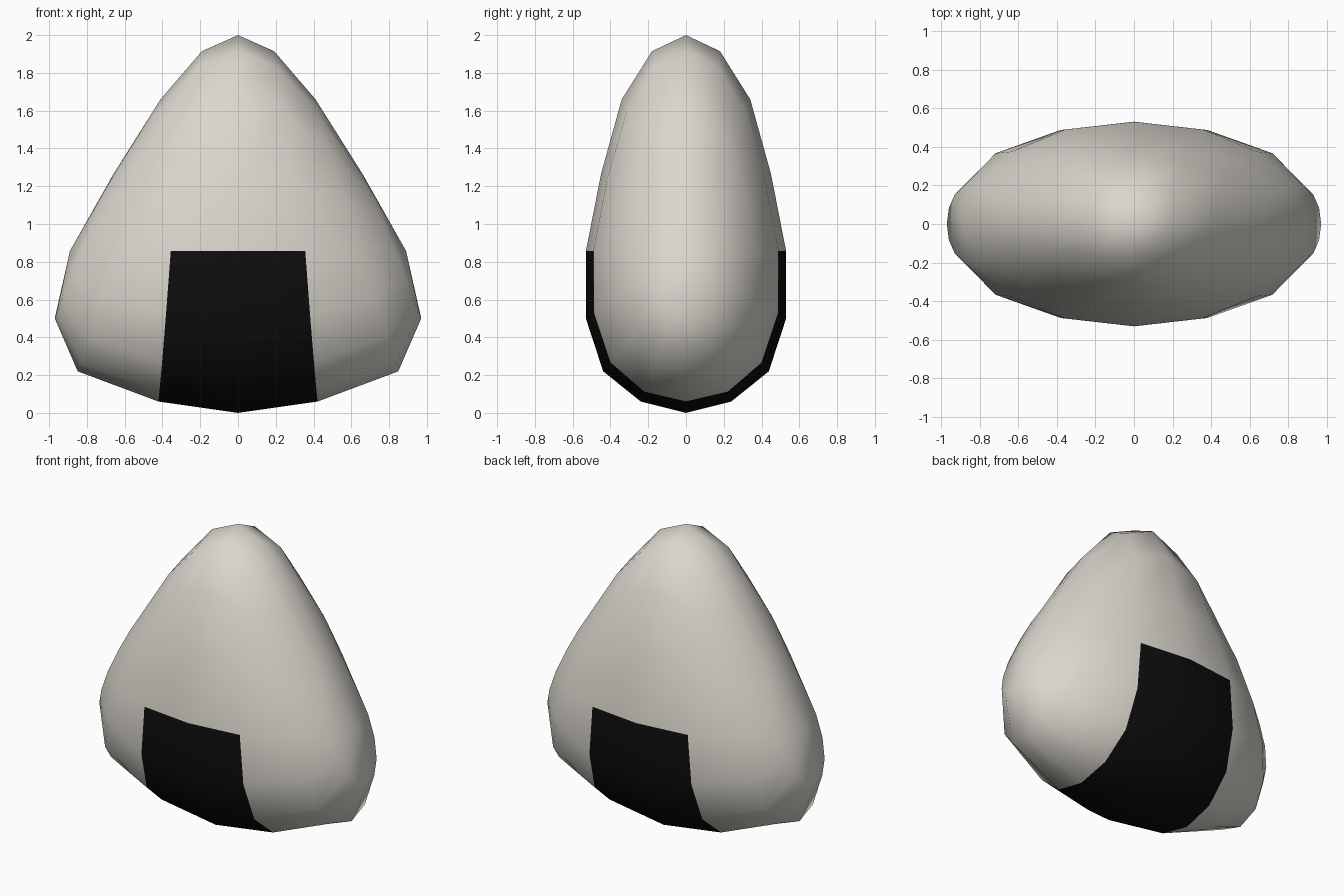
import bpy, math
from mathutils import Vector

if "Cube" in bpy.data.objects:
    bpy.data.objects.remove(bpy.data.objects["Cube"])


def material(name, rgb):
    m = bpy.data.materials.new(name)
    m.diffuse_color = (*rgb, 1)
    m.use_nodes = True
    m.node_tree.nodes["Principled BSDF"].inputs["Base Color"].default_value = m.diffuse_color
    return m


def lerp_table(table, t):
    for (a, va), (b, vb) in zip(table, table[1:]):
        if t <= b:
            f = max(0, (t - a) / (b - a))
            return va + (vb - va) * f
    return table[-1][1]


# unit-sphere height -> final height, and -> depth scale
HEIGHT = [(-1, 0), (-.924, .06), (-.707, .22), (-.383, .50), (0, .857),
          (.383, 1.265), (.707, 1.66), (.924, 1.915), (1, 2)]
DEPTH = [(-1, .63), (-.924, .626), (-.707, .62), (-.383, .574), (0, .53),
         (.383, .487), (.707, .481), (.924, .47), (1, .47)]
# unit-sphere |x| -> width scale at bottom, middle and top
BOTTOM = [(0, 1.10), (.383, 1.10), (.707, 1.20), (.924, 1.05), (1, .89)]
MIDDLE = [(0, .93), (.383, .93), (.707, .90), (.924, .90), (1, .89)]
TOP = [(0, .50), (.383, .50), (.707, .58), (.924, .714), (1, .89)]

# rice ball: sphere with its poles on the x axis, shaped to a rounded triangle
bpy.ops.mesh.primitive_uv_sphere_add(segments=16, ring_count=8, radius=1)
ball = bpy.context.object
ball.name = "rice_ball"
mesh = ball.data
unit = [Vector((v.co.z, v.co.x, v.co.y)) for v in mesh.vertices]
for v, p in zip(mesh.vertices, unit):
    r = math.hypot(p.y, p.z)
    s = p.z / r if r > 1e-4 else 0
    mid = lerp_table(MIDDLE, abs(p.x))
    end = lerp_table(BOTTOM if s < 0 else TOP, abs(p.x))
    v.co = (p.x * (mid + (end - mid) * abs(s)),
            p.y * lerp_table(DEPTH, p.z),
            lerp_table(HEIGHT, p.z))

# seaweed band: the middle columns, lower half, wrapping under the bottom
mesh.materials.append(material("rice white", (.71, .68, .62)))
mesh.materials.append(material("seaweed black", (.004, .004, .004)))
for f in mesh.polygons:
    c = sum((unit[i] for i in f.vertices), Vector()) / len(f.vertices)
    f.material_index = 1 if abs(c.x) < .38 and c.z < 0 else 0
    f.use_smooth = True
mesh.update()
